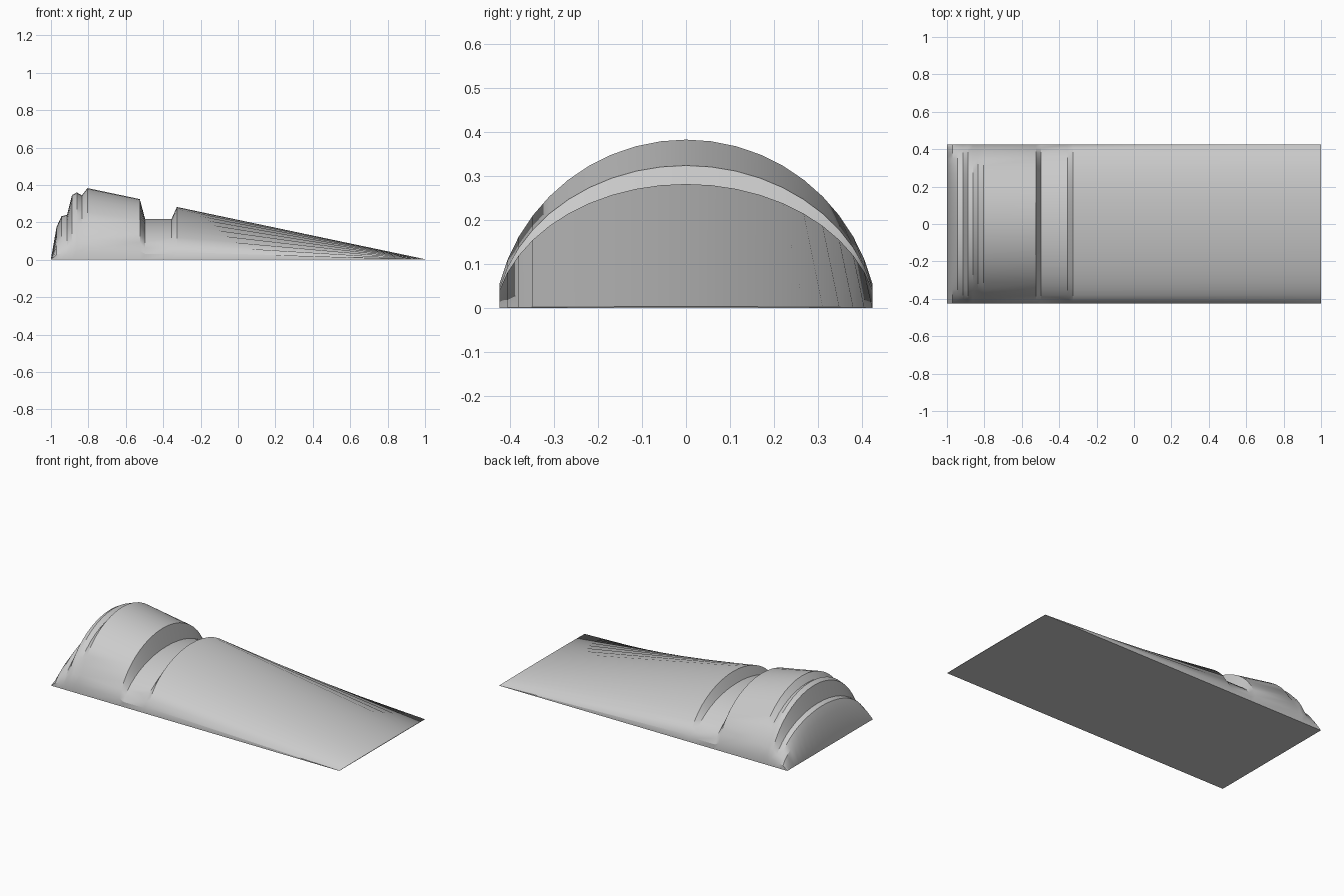
import bpy
import bmesh
import math

if "Cube" in bpy.data.objects:
    bpy.data.objects.remove(bpy.data.objects["Cube"], do_unlink=True)

# Ridge line along the length: (x, height)
RIDGE = [(-1.0, 0.006), (-0.97, 0.176), (-0.944, 0.232), (-0.914, 0.24),
         (-0.888, 0.345), (-0.862, 0.36), (-0.835, 0.344), (-0.805, 0.383),
         (-0.525, 0.324), (-0.497, 0.219), (-0.355, 0.219), (-0.327, 0.282),
         (1.0, 0.003)]
HALF_WIDTH = 0.424
SIDE = 0.145       # share of the height taken by the upright side
SEGMENTS = 20
FULL = 0.383

# Arched section of unit height: upright sides with a circular arc on top
rise = FULL * (1 - SIDE)
radius = (HALF_WIDTH ** 2 + rise ** 2) / (2 * rise)
spread = math.asin(HALF_WIDTH / radius)
section = [(-HALF_WIDTH, 0.0)]
for i in range(SEGMENTS + 1):
    a = spread * (2 * i / SEGMENTS - 1)
    section.append((radius * math.sin(a), (FULL - radius + radius * math.cos(a)) / FULL))
section.append((HALF_WIDTH, 0.0))

# Loft the section along the ridge
bm = bmesh.new()
rings = [[bm.verts.new((x, y, z * h)) for y, z in section] for x, h in RIDGE]
for a, b in zip(rings, rings[1:]):
    for i in range(len(section)):
        j = (i + 1) % len(section)
        bm.faces.new((a[i], a[j], b[j], b[i]))
bm.faces.new(rings[0])
bm.faces.new(rings[-1])
bmesh.ops.recalc_face_normals(bm, faces=bm.faces)

mesh = bpy.data.meshes.new("arched_wedge")
bm.to_mesh(mesh)
bm.free()
wedge = bpy.data.objects.new("arched_wedge", mesh)
bpy.context.collection.objects.link(wedge)

# Plain grey
grey = bpy.data.materials.new("light_grey")
grey.use_nodes = True
colour = (0.6, 0.6, 0.6, 1.0)
grey.diffuse_color = colour
grey.node_tree.nodes["Principled BSDF"].inputs["Base Color"].default_value = colour
mesh.materials.append(grey)

# Smooth arch with crisp steps
bpy.ops.object.select_all(action="DESELECT")
wedge.select_set(True)
bpy.context.view_layer.objects.active = wedge
bpy.ops.object.shade_smooth_by_angle(angle=math.radians(30))
